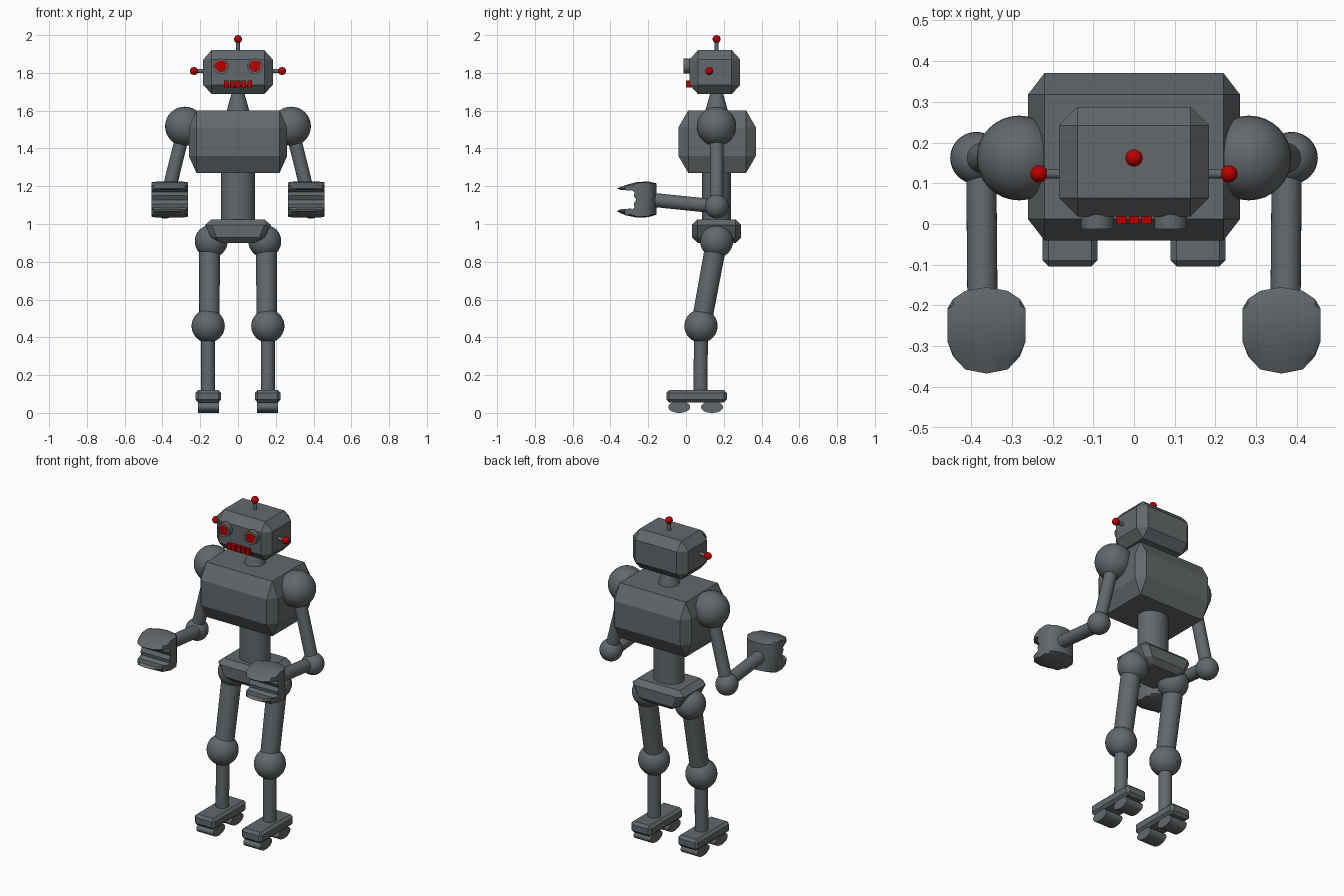
import bpy, bmesh, math
from mathutils import Vector, Matrix

if "Cube" in bpy.data.objects:
    bpy.data.objects.remove(bpy.data.objects["Cube"])


def material(name, colour):
    m = bpy.data.materials.new(name)
    m.diffuse_color = (*colour, 1)
    m.use_nodes = True
    m.node_tree.nodes["Principled BSDF"].inputs["Base Color"].default_value = m.diffuse_color
    return m


RED = material("red", (0.5, 0.0, 0.0))
STEEL = material("dark_steel", (0.125, 0.138, 0.145))
Y = 0.162  # body centre line


def finish(name, bm, mat=None, smooth=False):
    bmesh.ops.recalc_face_normals(bm, faces=bm.faces)
    me = bpy.data.meshes.new(name)
    bm.to_mesh(me)
    bm.free()
    ob = bpy.data.objects.new(name, me)
    bpy.context.collection.objects.link(ob)
    me.materials.append(mat or STEEL)
    if smooth:
        bpy.ops.object.select_all(action='DESELECT')
        ob.select_set(True)
        bpy.context.view_layer.objects.active = ob
        bpy.ops.object.shade_smooth_by_angle(angle=math.radians(35))
    return ob


def ball(name, centre, r, mat=None):
    bm = bmesh.new()
    bmesh.ops.create_uvsphere(bm, u_segments=32, v_segments=16, radius=r)
    bmesh.ops.translate(bm, verts=bm.verts, vec=centre)
    return finish(name, bm, mat, True)


def rod(name, a, b, r1, r2=None, mat=None, scale=(1, 1, 1)):
    """Cylinder or cone from a to b; scale flattens its cross-section."""
    a, b = Vector(a), Vector(b)
    d = b - a
    bm = bmesh.new()
    bmesh.ops.create_cone(bm, cap_ends=True, segments=32, radius1=r1,
                          radius2=r1 if r2 is None else r2, depth=d.length)
    rot = d.to_track_quat('Z', 'Y').to_matrix().to_4x4()
    bm.transform(Matrix.Translation((a + b) / 2) @ Matrix.Diagonal((*scale, 1)) @ rot)
    return finish(name, bm, mat, True)


def block(name, centre, half, cut, taper=1.0, mat=None):
    """Box with chamfered edges; taper narrows the lower end in x."""
    bm = bmesh.new()
    for sx in (-1, 1):
        for sy in (-1, 1):
            for sz in (-1, 1):
                for axis in range(3):
                    p = [s * (h - (0 if i == axis else c)) for i, (s, h, c)
                         in enumerate(zip((sx, sy, sz), half, cut))]
                    if sz < 0 and axis == 2:
                        p[0] *= taper
                    elif sz < 0:
                        p[0] *= (1 + taper) / 2 if taper < 1 else 1
                    bm.verts.new(Vector(p) + Vector(centre))
    bmesh.ops.remove_doubles(bm, verts=bm.verts, dist=1e-5)
    bmesh.ops.convex_hull(bm, input=bm.verts)
    bmesh.ops.dissolve_limit(bm, angle_limit=0.01, verts=bm.verts, edges=bm.edges)
    return finish(name, bm, mat)


# claw side profile (y, z) and plan slices (x, front y, back y, height scale)
CLAW = [(-0.155, 1.215), (-0.2, 1.225), (-0.26, 1.222), (-0.32, 1.206), (-0.367, 1.188),
        (-0.345, 1.18), (-0.29, 1.182), (-0.272, 1.17), (-0.276, 1.15), (-0.264, 1.128),
        (-0.276, 1.106), (-0.272, 1.086), (-0.29, 1.072), (-0.345, 1.079), (-0.367, 1.068),
        (-0.32, 1.046), (-0.26, 1.034), (-0.2, 1.036), (-0.155, 1.05)]
HALF = [(0.0, -0.367, -0.155, 1), (0.052, -0.357, -0.164, 1), (0.082, -0.325, -0.184, 0.98),
        (0.096, -0.288, -0.208, 0.95)]


def claw_hand(x0):
    """Loft the claw profile across x, trimmed to the rounded plan outline."""
    bm = bmesh.new()
    slices = [(-x, a, b, k) for x, a, b, k in HALF[:0:-1]] + HALF
    rings = [[bm.verts.new((x0 + x, min(max(y, lo), hi), 1.13 + (z - 1.13) * k))
              for y, z in CLAW] for x, lo, hi, k in slices]
    for r, q in zip(rings, rings[1:]):
        for i in range(len(CLAW)):
            bm.faces.new((r[i - 1], r[i], q[i], q[i - 1]))
    bm.faces.new(rings[0])
    bm.faces.new(rings[-1])
    finish("hand", bm, None, True)


# head, neck, torso, waist, pelvis
block("head", (0, 0.153, 1.804), (0.184, 0.134, 0.117), (0.045, 0.045, 0.05))
rod("neck", (0, Y, 1.585), (0, Y, 1.705), 0.064, 0.03)
block("torso", (0, 0.165, 1.436), (0.26, 0.205, 0.166), (0.04, 0.052, 0.09))
rod("waist", (0, Y, 1.01), (0, Y, 1.29), 0.09, scale=(1, 0.85, 1))
block("pelvis", (0, Y, 0.962), (0.175, 0.13, 0.063), (0.035, 0.03, 0.03), taper=0.62)

# top antenna
rod("antenna", (0, Y, 1.91), (0, Y, 1.98), 0.01)
ball("antenna_tip", (0, Y, 1.979), 0.021, RED)

# teeth
for i in range(5):
    block("tooth", ((i - 2) * 0.031, 0.02, 1.741), (0.012, 0.02, 0.018), (0, 0, 0), mat=RED)

for s in (-1, 1):
    # eyes and ear antennas
    eye = rod("eye_rim", (s * 0.09, 0.04, 1.836), (s * 0.09, -0.012, 1.836), 0.04)
    hole = rod("eye_cutter", (s * 0.09, 0.0, 1.836), (s * 0.09, -0.05, 1.836), 0.03)
    m = eye.modifiers.new("recess", 'BOOLEAN')
    m.operation, m.object = 'DIFFERENCE', hole
    hole.hide_render = True
    hole.hide_set(True)
    rod("eye_lens", (s * 0.09, 0.01, 1.836), (s * 0.09, -0.006, 1.836), 0.0302, mat=RED)
    rod("ear_rod", (s * 0.17, 0.123, 1.81), (s * 0.23, 0.123, 1.81), 0.011)
    ball("ear_tip", (s * 0.233, 0.123, 1.81), 0.021, RED)

    # arms
    shoulder, elbow = (s * 0.282, Y, 1.517), (s * 0.387, Y, 1.093)
    ball("shoulder", shoulder, 0.104)
    rod("upper_arm", shoulder, elbow, 0.036)
    ball("elbow", elbow, 0.064)
    rod("forearm", (s * 0.375, Y, 1.093), (s * 0.372, -0.18, 1.128), 0.037)
    claw_hand(s * 0.362)

    # legs
    hip, knee = (s * 0.142, Y, 0.908), (s * 0.158, 0.079, 0.46)
    ball("hip", hip, 0.087)
    rod("thigh", (s * 0.15, Y, 0.908), (s * 0.152, 0.079, 0.46), 0.056, 0.053)
    ball("knee", knee, 0.088)
    rod("shin", knee, (s * 0.158, 0.077, 0.1), 0.037)

    # feet with flattened rollers
    block("foot", (s * 0.157, 0.056, 0.088), (0.068, 0.16, 0.033), (0.015, 0.015, 0.015))
    for y in (-0.036, 0.138):
        rod("foot_roller", (s * 0.157 - 0.056, y, 0.031), (s * 0.157 + 0.056, y, 0.031),
            0.058, scale=(1, 1, 0.535))
